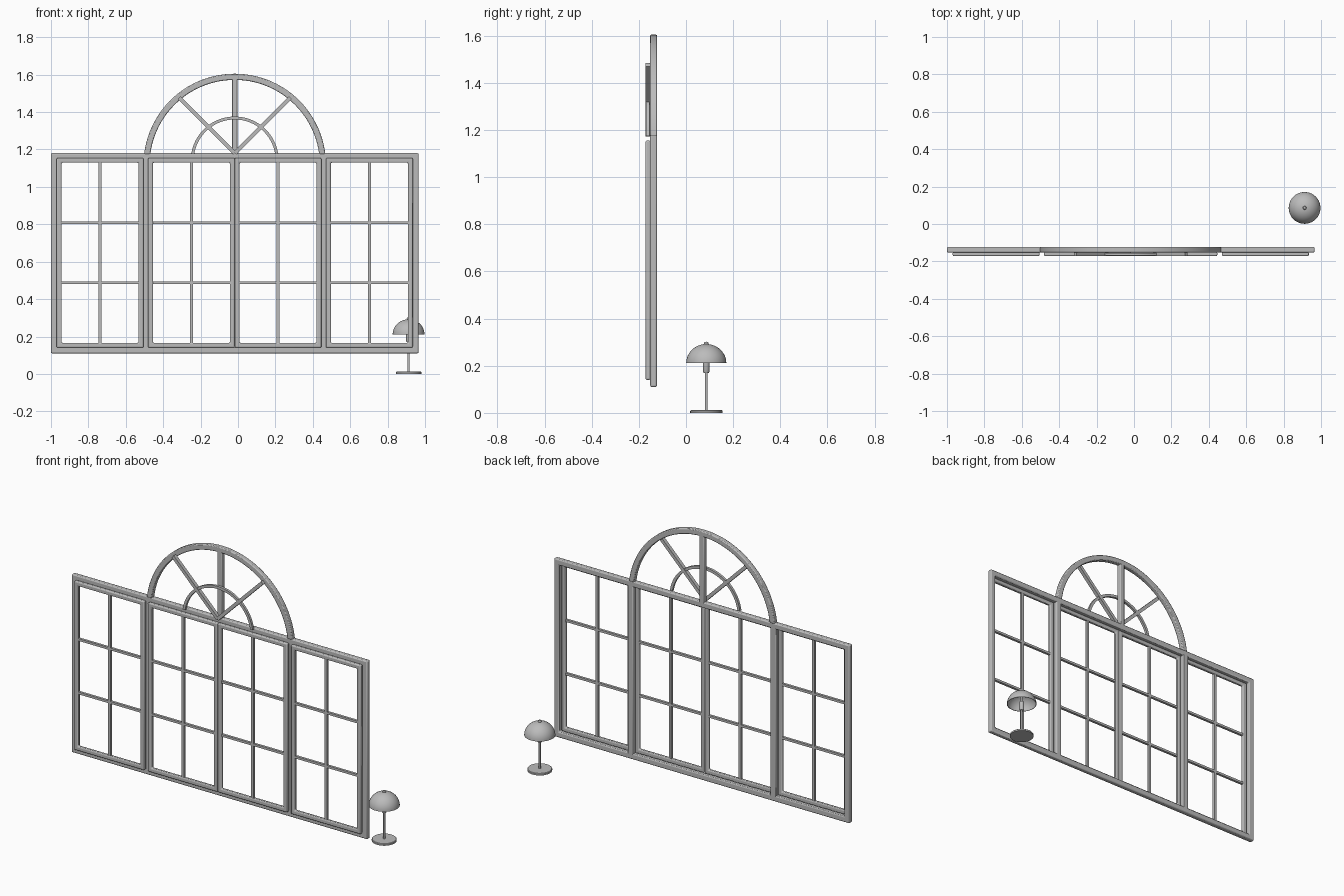
import bpy, bmesh, math
from mathutils import Matrix, Vector

old = bpy.data.objects.get("Cube")
if old:
    bpy.data.objects.remove(old, do_unlink=True)

grey = bpy.data.materials.new("painted grey")
grey.use_nodes = True
colour = (0.5, 0.5, 0.5, 1)
grey.diffuse_color = colour
grey.node_tree.nodes["Principled BSDF"].inputs["Base Color"].default_value = colour

CX = -0.0175                    # centre line of the window
FRAME_Y = (-0.152, -0.123)      # outer frame, front to back
SASH_Y = (-0.172, -0.150)       # sashes, front to back
BAR_Y = (-0.169, -0.154)        # glazing bars, front to back
BOTTOM, TOP = 0.11, 1.18


def finish(name, bm, bevel=0.0):
    bmesh.ops.recalc_face_normals(bm, faces=bm.faces)
    mesh = bpy.data.meshes.new(name)
    bm.to_mesh(mesh)
    bm.free()
    mesh.materials.append(grey)
    ob = bpy.data.objects.new(name, mesh)
    bpy.context.collection.objects.link(ob)
    bpy.ops.object.select_all(action='DESELECT')
    ob.select_set(True)
    bpy.context.view_layer.objects.active = ob
    bpy.ops.object.shade_smooth_by_angle(angle=math.radians(40))
    if bevel:
        mod = ob.modifiers.new("soft edges", 'BEVEL')
        mod.width, mod.segments = bevel, 2
    return ob


def box(bm, x0, x1, ys, z0, z1):
    size = Matrix.Diagonal((x1 - x0, ys[1] - ys[0], z1 - z0, 1))
    centre = Vector(((x0 + x1) / 2, sum(ys) / 2, (z0 + z1) / 2))
    bmesh.ops.create_cube(bm, size=1, matrix=Matrix.Translation(centre) @ size)


def ring(bm, x0, x1, ys, z0, z1, w):
    """Rectangular frame with mitred corners."""
    loops = []
    for inset, y in ((0, ys[0]), (w, ys[0]), (w, ys[1]), (0, ys[1])):
        a, b, c, d = x0 + inset, x1 - inset, z0 + inset, z1 - inset
        loops.append([bm.verts.new((x, y, z)) for x, z in ((a, c), (b, c), (b, d), (a, d))])
    for i in range(4):
        p, q = loops[i], loops[(i + 1) % 4]
        for j in range(4):
            k = (j + 1) % 4
            bm.faces.new((p[j], p[k], q[k], q[j]))


def arch(name, r_out, r_in, crown, ys, bevel):
    """Segment of a ring that springs from the top of the frame."""
    bm = bmesh.new()
    zc = crown - r_out
    steps, rows = 48, []
    for i in range(steps + 1):
        row = []
        for r, y in ((r_out, ys[0]), (r_in, ys[0]), (r_in, ys[1]), (r_out, ys[1])):
            start = math.asin((TOP - 0.005 - zc) / r)
            a = start + (math.pi - 2 * start) * i / steps
            row.append(bm.verts.new((CX + r * math.cos(a), y, zc + r * math.sin(a))))
        rows.append(row)
    for p, q in zip(rows, rows[1:]):
        for j in range(4):
            k = (j + 1) % 4
            bm.faces.new((p[j], p[k], q[k], q[j]))
    bm.faces.new(rows[0])
    bm.faces.new(rows[-1])
    finish(name, bm, bevel)


# Outer frame and its two posts
bm = bmesh.new()
ring(bm, -1.0, 0.965, FRAME_Y, BOTTOM, TOP, 0.034)
finish("outer_frame", bm, 0.006)
for side, name in ((-1, "right_post"), (1, "left_post")):
    bm = bmesh.new()
    x = CX + side * 0.474
    box(bm, x - 0.018, x + 0.018, FRAME_Y, BOTTOM + 0.02, TOP - 0.02)
    finish(name, bm, 0.005)


# Four glazed sashes, each with one upright and two cross bars
def sash(name, x0, x1, left, right):
    z0, z1, w = 0.14, 1.155, 0.026
    bm = bmesh.new()
    ring(bm, x0, x1, SASH_Y, z0, z1, w)
    finish(name, bm, 0.006)
    bm = bmesh.new()
    mid = (x0 + x1) / 2
    box(bm, mid - 0.008, mid + 0.008, BAR_Y, z0 + 0.01, z1 - 0.01)
    for i in (1, 2):
        z = z0 + w + (z1 - z0 - 2 * w) * i / 3
        box(bm, x0 + 0.01, x1 - 0.01, BAR_Y, z - 0.007, z + 0.007)
    finish(name + "_bars", bm)


for side, word in ((-1, "right"), (1, "left")):
    for part, near, far in (("inner", 0.0, 0.463), ("outer", 0.488, 0.952)):
        a, b = sorted((CX + side * near, CX + side * far))
        sash(word + "_" + part + "_sash", a, b, near, far)

# Fanlight: large arch, small arch, upright and slanted spokes
arch("large_arch", 0.488, 0.455, 1.605, FRAME_Y, 0.005)
arch("small_arch", 0.235, 0.219, 1.376, BAR_Y, 0)
bm = bmesh.new()
box(bm, CX - 0.015, CX + 0.015, FRAME_Y, TOP - 0.01, 1.585)
finish("fan_upright", bm, 0.004)
for side, name in ((-1, "right_spoke"), (1, "left_spoke")):
    bm = bmesh.new()
    box(bm, -0.01, 0.01, SASH_Y, 0, 0.42)
    turn = Matrix.Rotation(side * math.pi / 4, 4, 'Y')
    bm.transform(Matrix.Translation((CX, 0, TOP)) @ turn)
    finish(name, bm)


# Table lamp behind the window
def lathe(name, profile, steps=40):
    bm = bmesh.new()
    verts = [bm.verts.new((r, 0, z)) for r, z in profile]
    edges = [bm.edges.new(pair) for pair in zip(verts, verts[1:])]
    bmesh.ops.spin(bm, geom=verts + edges, cent=(0, 0, 0), axis=(0, 0, 1),
                   angle=math.tau, steps=steps)
    bmesh.ops.remove_doubles(bm, verts=bm.verts, dist=0.00005)
    bm.transform(Matrix.Translation((0.912, 0.086, 0)))
    finish(name, bm)


lathe("lamp_base", [(0, 0), (0.068, 0), (0.068, 0.009), (0.065, 0.012), (0, 0.012)])
lathe("lamp_stem", [(0, 0.01), (0.006, 0.01), (0.006, 0.29), (0, 0.29)], 16)
lathe("lamp_socket", [(0, 0.17), (0.011, 0.17), (0.014, 0.175), (0.014, 0.225), (0, 0.225)], 20)
lathe("lamp_knob", [(0, 0.285), (0.009, 0.288), (0.01, 0.295), (0.007, 0.301), (0, 0.302)], 16)
angles = [i * math.pi / 24 for i in range(13)]
outer = [(0.085 * math.cos(a), 0.212 + 0.08 * math.sin(a)) for a in angles]
inner = [(0.082 * math.cos(a), 0.212 + 0.077 * math.sin(a)) for a in reversed(angles)]
lathe("lamp_shade", outer + inner + outer[:1])
